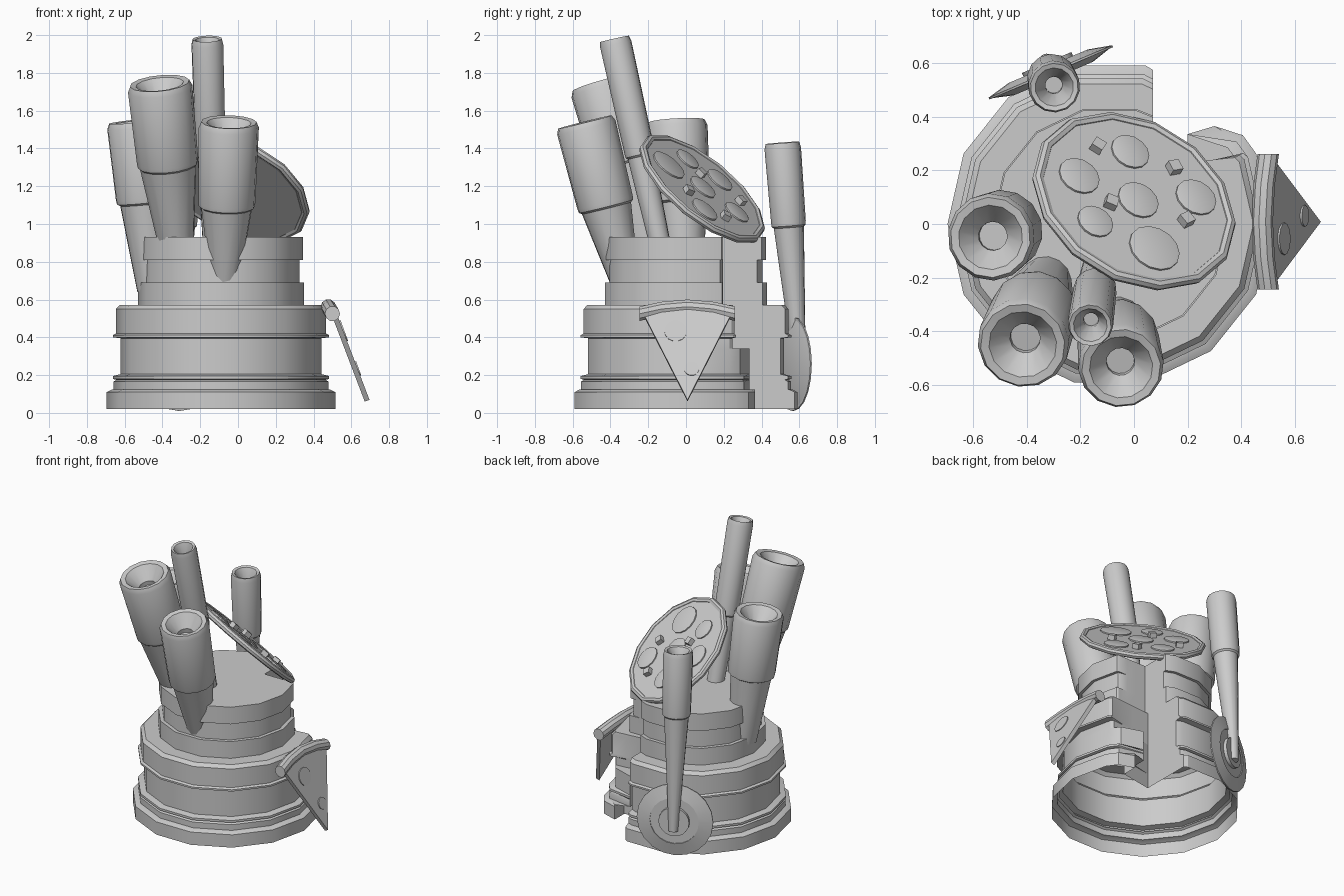
import bpy, bmesh
from math import sin, cos, tau, radians
from mathutils import Vector, Matrix

if "Cube" in bpy.data.objects:
    bpy.data.objects.remove(bpy.data.objects["Cube"])


def make(name, bm, smooth=True):
    bmesh.ops.remove_doubles(bm, verts=bm.verts, dist=0.0002)
    bmesh.ops.recalc_face_normals(bm, faces=bm.faces)
    me = bpy.data.meshes.new(name)
    bm.to_mesh(me)
    bm.free()
    ob = bpy.data.objects.new(name, me)
    bpy.context.collection.objects.link(ob)
    if smooth:
        bpy.ops.object.select_all(action='DESELECT')
        ob.select_set(True)
        bpy.context.view_layer.objects.active = ob
        bpy.ops.object.shade_smooth_by_angle(angle=radians(30))
    return ob


def loft(bm, rings):
    rows = [[bm.verts.new(p) for p in ring] for ring in rings]
    for a, b in zip(rows, rows[1:]):
        for i in range(len(a)):
            j = (i + 1) % len(a)
            bm.faces.new((a[i], a[j], b[j], b[i]))
    return rows


def lathe(name, profile, origin, axis, n=14, close=True):
    """Revolve (radius, height) pairs around an axis through origin."""
    m = Matrix.Translation(origin) @ Vector(axis).to_track_quat('Z', 'Y').to_matrix().to_4x4()
    bm = bmesh.new()
    rows = loft(bm, [[m @ Vector((r * cos(tau * i / n), r * sin(tau * i / n), h))
                      for i in range(n)] for r, h in profile])
    if close:
        bm.faces.new(rows[0])
        bm.faces.new(rows[-1])
    return make(name, bm)


# Tiered body: 14-sided shell, open underneath, with a notch in the back right
CX = -0.09


def outline(r, z, kind):
    ang, e, d, c = {
        'base': (33.7, (.30, .365), (.30, .26), (.07, .22)),
        'low': (33, (.20, .335), (.20, .25), (.07, .22)),
        'high': (28, (.30, .24), (.20, .23), (.07, .22)),
        'tier': (27, (.22, .195), (.15, .195), (.07, .195)),
    }[kind]
    a = radians(ang)
    pts = [(.07, .985 * (r * r - (.07 - CX) ** 2) ** .5)]
    pts += [(CX + r * cos(tau * k / 14), r * sin(tau * k / 14)) for k in range(3, 16)]
    pts += [(CX + r * .985 * cos(a), r * .985 * sin(a)), e, d, c]
    return [(x, y, z) for x, y in pts]


levels = [(.605, .02, 'base'), (.605, .11, 'base'), (.575, .125, 'base'),
          (.57, .125, 'low'), (.57, .165, 'low'), (.555, .175, 'low'), (.572, .18, 'low'),
          (.572, .195, 'low'), (.532, .205, 'low'), (.532, .34, 'low'), (.532, .34, 'high'),
          (.532, .395, 'high'), (.572, .40, 'high'), (.572, .412, 'high'), (.556, .42, 'high'),
          (.556, .55, 'high'), (.535, .572, 'high'), (.44, .572, 'tier'), (.44, .69, 'tier'),
          (.415, .69, 'tier'), (.415, .81, 'tier'), (.435, .81, 'tier'), (.435, .93, 'tier')]
bm = bmesh.new()
rows = loft(bm, [outline(*lv) for lv in levels])
bm.faces.new(rows[-1])
make("tiered_body", bm)


# Leaning handles: tapered shaft, thicker grip, hollowed end
def handle(name, bottom, top, r_bottom, r_shaft, r_grip, grip_len):
    b, t = Vector(bottom), Vector(top)
    L = (t - b).length
    h = L - grip_len
    lathe(name, [(r_bottom, 0), (r_shaft, h - .01), (r_grip * .93, h), (r_grip * .95, h + .02),
                 (r_grip, L - .03), (r_grip * .92, L), (r_grip * .74, L - .005),
                 (r_grip * .33, L - .09), (r_grip * .33, L - .12)], b, t - b)


handle("left_handle", (-.445, .0, .65), (-.535, -.05, 1.545), .09, .135, .163, .43)
handle("large_handle", (-.32, -.19, .82), (-.415, -.45, 1.745), .085, .15, .172, .45)
handle("front_handle", (-.07, -.32, .68), (-.048, -.535, 1.54), .075, .135, .16, .46)
handle("tall_handle", (-.13, -.13, .86), (-.163, -.378, 1.98), .055, .07, .085, .63)
handle("cutter_handle", (-.325, .605, .20), (-.297, .51, 1.43), .03, .08, .097, .44)

# Round cutter wheel with hub
wn = Vector((-.39, .92, 0)).normalized()
wc = Vector((-.31, .565, .26))
lathe("cutter_wheel", [(.25, -.004), (.25, .004), (.16, .025), (.16, .018), (.10, .018),
                       (.10, .04)], wc, wn, 20)
lathe("cutter_wheel_back", [(.25, 0), (.16, -.025)], wc, wn, 20)

# Tilted round pie leaning on the top
n = Vector((.37, .59, .72)).normalized()
pc = Vector((.0, .085, 1.185))
lathe("pie_base", [(.37, -.018), (.385, 0), (.37, .012)], pc, n)
rim = [(.385 + .022 * cos(tau * i / 8), .022 * sin(tau * i / 8)) for i in range(9)]
lathe("pie_rim", rim, pc, n, close=False)


def on_pie(x, y):
    return Vector((x, y, pc.z - (n.x * (x - pc.x) + n.y * (y - pc.y)) / n.z))


for x, y, r in [(-.02, .26, .075), (-.21, .17, .08), (.01, .08, .08), (.225, .09, .08),
                (.07, -.10, .10), (-.15, .0, .07)]:
    lathe("pie_topping", [(r, 0), (r, .02), (r * .9, .023)], on_pie(x, y), n)
for i, (x, y) in enumerate([(-.145, .275), (.14, .195), (-.095, .065), (.185, .0)]):
    bm = bmesh.new()
    q = n.to_track_quat('Z', 'Y').to_matrix().to_4x4()
    bmesh.ops.create_cube(bm, size=.045, matrix=Matrix.Translation(on_pie(x, y) + n * .022)
                          @ q @ Matrix.Rotation(i * .9, 4, 'Z'))
    make("pie_cube", bm, False)

# Hanging wedge slice with a rolled crust
sn = Vector((.94, 0, .34)).normalized()
tri = [Vector((.50, -.24, .55)), Vector((.50, .255, .55)), Vector((.685, .008, .065))]
bm = bmesh.new()
rows = loft(bm, [[p - sn * .015 for p in tri], [p + sn * .012 for p in tri]])
bm.faces.new(rows[0])
bm.faces.new(rows[1])
make("slice_base", bm, False)

bm = bmesh.new()
path = [(-.245, .525), (-.13, .55), (.008, .562), (.146, .55), (.26, .525)]
loft_rings = []
for y, z in path:
    c = Vector((.50 - (z - .525) * .6, y, z))
    loft_rings.append([c + Vector((.04 * cos(tau * i / 10), 0, .04 * sin(tau * i / 10)))
                       for i in range(10)])
rows = loft(bm, loft_rings)
bm.faces.new(rows[0])
bm.faces.new(rows[-1])
make("slice_crust", bm)

for y, z, r in [(-.055, .43, .06), (.03, .23, .04)]:
    x = .50 + (.55 - z) * .381
    lathe("slice_topping", [(r, 0), (r, .018)], (x, y, z), sn)
